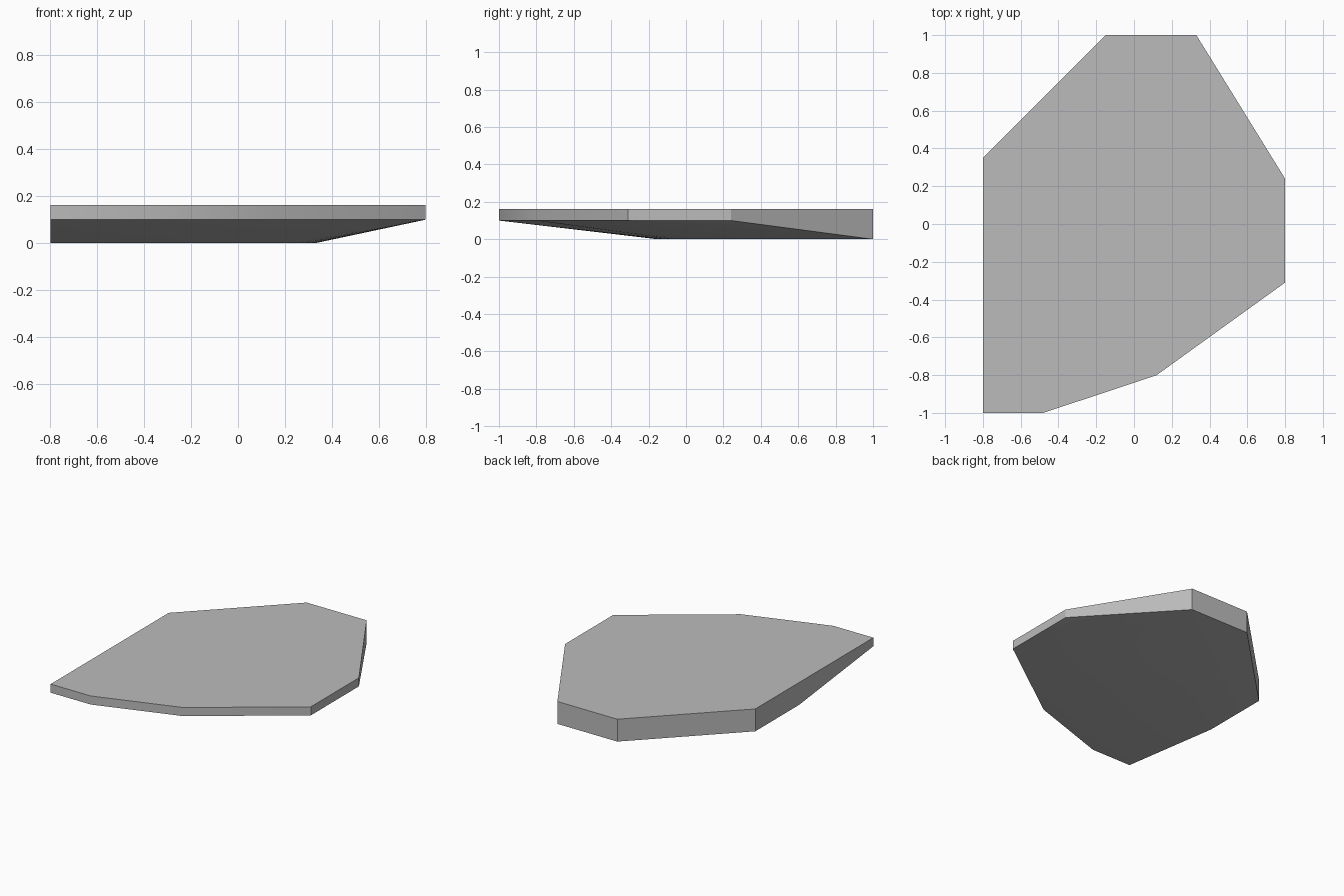
import bpy
import bmesh
from math import cos, sin, pi, radians

cube = bpy.data.objects.get("Cube")
if cube:
    bpy.data.objects.remove(cube, do_unlink=True)

TOP, RIM = 0.162, 0.1

# Slab outline: the thin front edge and the full-height back edge
thin_edge = [(-0.8, -1), (-0.48, -1), (0.12, -0.8), (0.8, -0.31), (0.8, 0.24)]
thick_edge = [(0.33, 1), (-0.15, 1), (-0.8, 0.35)]

# Rounded limit of the flat underside, a quarter circle about the back corner
STEPS = 16
RADIUS_X, RADIUS_Y = 1.13, 1.15
arc = [(-0.8 + RADIUS_X * sin(i / STEPS * pi / 2),
        1 - RADIUS_Y * cos(i / STEPS * pi / 2)) for i in range(STEPS)]

points = [(x, y, TOP) for x, y in thin_edge + thick_edge]
points += [(x, y, RIM) for x, y in thin_edge]
points += [(x, y, 0) for x, y in thick_edge + arc]

# Wrap the outlines into one solid slab with a chamfered underside
bm = bmesh.new()
for p in points:
    bm.verts.new(p)
bmesh.ops.convex_hull(bm, input=bm.verts[:])
bmesh.ops.dissolve_limit(bm, angle_limit=radians(0.2),
                         verts=bm.verts[:], edges=bm.edges[:])
bmesh.ops.recalc_face_normals(bm, faces=bm.faces[:])
mesh = bpy.data.meshes.new("stone_slab")
bm.to_mesh(mesh)
bm.free()

slab = bpy.data.objects.new("stone_slab", mesh)
bpy.context.collection.objects.link(slab)

# Plain grey stone
grey = bpy.data.materials.new("stone_grey")
grey.use_nodes = True
colour = (0.5, 0.5, 0.5, 1)
grey.diffuse_color = colour
grey.node_tree.nodes["Principled BSDF"].inputs["Base Color"].default_value = colour
mesh.materials.append(grey)

# Smooth shading with sharp corners kept
bpy.ops.object.select_all(action="DESELECT")
slab.select_set(True)
bpy.context.view_layer.objects.active = slab
bpy.ops.object.shade_smooth_by_angle(angle=radians(30))
